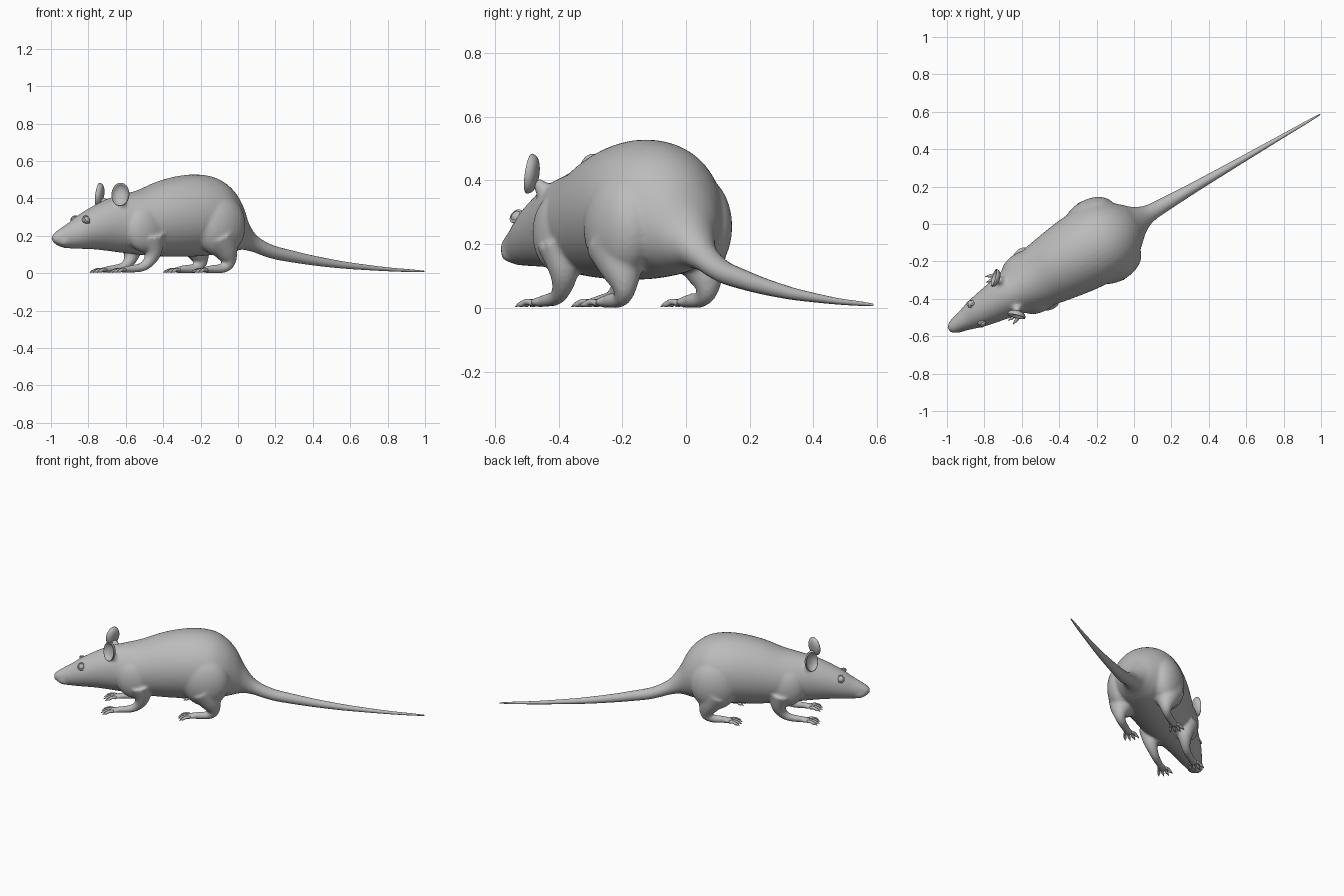
import bpy, bmesh, math
from mathutils import Vector, Matrix

if "Cube" in bpy.data.objects:
    bpy.data.objects.remove(bpy.data.objects["Cube"])

grey = bpy.data.materials.new("warm_grey")
grey.diffuse_color = (0.5, 0.5, 0.5, 1)
grey.use_nodes = True
grey.node_tree.nodes["Principled BSDF"].inputs["Base Color"].default_value = grey.diffuse_color

# the animal is built along x, nose at -x, then turned to its diagonal pose
POSE = Matrix.Translation((-0.004, 0.007, 0)) @ Matrix.Rotation(math.radians(30.1), 4, 'Z')


def finish(name, bm):
    bmesh.ops.recalc_face_normals(bm, faces=bm.faces)
    bm.transform(POSE)
    for f in bm.faces:
        f.smooth = True
    me = bpy.data.meshes.new(name)
    bm.to_mesh(me)
    bm.free()
    me.materials.append(grey)
    ob = bpy.data.objects.new(name, me)
    bpy.context.collection.objects.link(ob)
    return ob


def spline(rows, steps):
    """Catmull-Rom interpolation through rows of numbers."""
    out = []
    for i in range(len(rows) - 1):
        a, b = rows[max(i - 1, 0)], rows[i]
        c, d = rows[i + 1], rows[min(i + 2, len(rows) - 1)]
        for k in range(steps):
            t = k / steps
            out.append([0.5 * (2 * q + (r - p) * t + (2 * p - 5 * q + 4 * r - s) * t * t
                               + (3 * q - p - 3 * r + s) * t ** 3)
                        for p, q, r, s in zip(a, b, c, d)])
    return out + [list(rows[-1])]


def skin(bm, rings):
    """Join rings of points with faces and close both ends."""
    loops = [[bm.verts.new(p) for p in ring] for ring in rings]
    n = len(loops[0])
    for a, b in zip(loops, loops[1:]):
        for i in range(n):
            bm.faces.new((a[i], a[(i + 1) % n], b[(i + 1) % n], b[i]))
    bm.faces.new(loops[0])
    bm.faces.new(loops[-1])


def trunk(bm, stations, steps=5, n=40):
    """Stations are x, half width, top, bottom."""
    rings = []
    for x, w, top, bot in spline(stations, steps):
        ring = []
        for i in range(n):
            a = math.tau * i / n
            ring.append((x, w * math.cos(a), (top + bot) / 2 + (top - bot) / 2 * math.sin(a)))
        rings.append(ring)
    skin(bm, rings)


def tube(bm, path, steps=4, n=16):
    """Path points are x, y, z, radius."""
    pts = spline(path, steps)
    rings = []
    for i, p in enumerate(pts):
        d = Vector(pts[min(i + 1, len(pts) - 1)][:3]) - Vector(pts[max(i - 1, 0)][:3])
        side = Vector((0, 1, 0))
        side = (side - d * side.dot(d) / d.length_squared).normalized()
        up = d.normalized().cross(side)
        rings.append([Vector(p[:3]) + p[3] * (side * math.cos(math.tau * k / n)
                      + up * math.sin(math.tau * k / n)) for k in range(n)])
    skin(bm, rings)


def ball(bm, centre, radii, seg=32):
    m = Matrix.Translation(centre) @ Matrix.Diagonal((*radii, 1))
    bmesh.ops.create_uvsphere(bm, u_segments=seg, v_segments=seg // 2, radius=1, matrix=m)


# body, head, haunches and legs, fused into one smooth skin
bm = bmesh.new()
trunk(bm, [
    (-1.142, .012, .200, .172), (-1.125, .030, .217, .158), (-1.08, .045, .246, .137),
    (-1.03, .061, .275, .132), (-.97, .080, .315, .130), (-.88, .099, .362, .127),
    (-.79, .116, .400, .118), (-.70, .138, .422, .108), (-.60, .165, .447, .098),
    (-.48, .188, .492, .09), (-.36, .206, .520, .088), (-.25, .214, .528, .09),
    (-.15, .204, .512, .098), (-.07, .167, .465, .108), (-.01, .118, .395, .120),
    (.035, .078, .305, .125), (.09, .051, .225, .115), (.15, .042, .180, .098),
    (.23, .036, .146, .075)])
for s in (-1, 1):
    ball(bm, (-.19, s * .140, .255), (.150, .097, .165))       # haunch
    ball(bm, (-.63, s * .108, .235), (.115, .064, .125))       # shoulder
    tube(bm, [(-.20, s * .148, .20, .095), (-.155, s * .150, .115, .065),
              (-.140, s * .150, .055, .036), (-.175, s * .147, .026, .026),
              (-.24, s * .147, .022, .023), (-.295, s * .147, .016, .016)])
    tube(bm, [(-.60, s * .115, .20, .075), (-.585, s * .112, .12, .050),
              (-.605, s * .106, .065, .033), (-.65, s * .102, .032, .025),
              (-.72, s * .102, .022, .021), (-.775, s * .102, .016, .016)])
    for x, y in ((-.275, .147), (-.755, .102)):                # paw pads
        ball(bm, (x, s * y, .018), (.038, .030, .015), 16)
    tube(bm, [(-.75, s * .06, .345, .035), (-.768, s * .085, .375, .026),
              (-.775, s * .10, .40, .014)])                    # ear root
    ball(bm, (-1.07, s * .022, .172), (.050, .027, .030), 16)  # whisker pad
body = finish("body", bm)
m = body.modifiers.new("fuse", 'REMESH')
m.mode = 'VOXEL'
m.voxel_size = .0075
m.use_smooth_shade = True
m = body.modifiers.new("soften", 'SMOOTH')
m.factor = .5
m.iterations = 14

# tail
bm = bmesh.new()
trunk(bm, [(.10, .044, .212, .115), (.15, .041, .178, .097), (.23, .036, .146, .075),
           (.34, .030, .121, .058), (.46, .025, .096, .043), (.58, .021, .075, .031),
           (.70, .017, .057, .022), (.92, .011, .032, .011), (1.08, .007, .020, .006),
           (1.155, .003, .013, .006)], n=24)
finish("tail", bm)

# toes with claws, splayed from the front of each paw
bm = bmesh.new()
for s in (-1, 1):
    for x, y, length in ((-.285, .147, .062), (-.765, .102, .062)):
        for k in range(4):
            t = k - 1.5
            ang = t * .24
            reach = length * (1 - .10 * abs(t))
            base = Vector((x, s * y + t * .014, 0))
            d = Vector((-math.cos(ang), math.sin(ang), 0))
            path = [(0, .016, .010), (.45, .019, .009), (.85, .011, .009),
                    (1.02, .010, .006), (1.3, .003, .001)]
            tube(bm, [(*(base + d * reach * f)[:2], z, r) for f, z, r in path], 3, 10)
finish("toes", bm)

# ears: thin dished cups facing forward and outward
CUP = [(.001, .020), (.030, .018), (.050, .009), (.058, -.004), (.057, -.011),
       (.051, -.010), (.042, .000), (.024, .009), (.001, .011)]
for s, name in ((-1, "ear_near"), (1, "ear_far")):
    bm = bmesh.new()
    skin(bm, [[(d, r * .84 * math.cos(math.tau * i / 32), r * 1.08 * math.sin(math.tau * i / 32))
               for i in range(32)] for r, d in spline(CUP, 3)])
    bm.transform(Matrix.Translation((-.785, s * .112, .420))
                 @ Matrix.Rotation(-s * math.radians(46), 4, 'Z')
                 @ Matrix.Rotation(math.radians(8), 4, 'Y'))
    finish(name, bm)

# eyes with lids
for s, name in ((-1, "eye_near"), (1, "eye_far")):
    bm = bmesh.new()
    ball(bm, (0, 0, 0), (.021, .021, .021), 24)
    lid = []
    for i in range(24):
        a = math.tau * i / 24
        lid.append([bm.verts.new(((.020 + .005 * math.cos(b)) * math.cos(a),
                                  s * .008 + .005 * math.sin(b),
                                  (.020 + .005 * math.cos(b)) * math.sin(a)))
                    for b in (math.tau * j / 8 for j in range(8))])
    for i in range(24):
        p, q = lid[i], lid[(i + 1) % 24]
        for j in range(8):
            bm.faces.new((p[j], p[(j + 1) % 8], q[(j + 1) % 8], q[j]))
    bm.transform(Matrix.Translation((-.968, s * .057, .283))
                 @ Matrix.Rotation(-s * math.radians(14), 4, 'Z')
                 @ Matrix.Rotation(s * math.radians(32), 4, 'X'))
    finish(name, bm)
